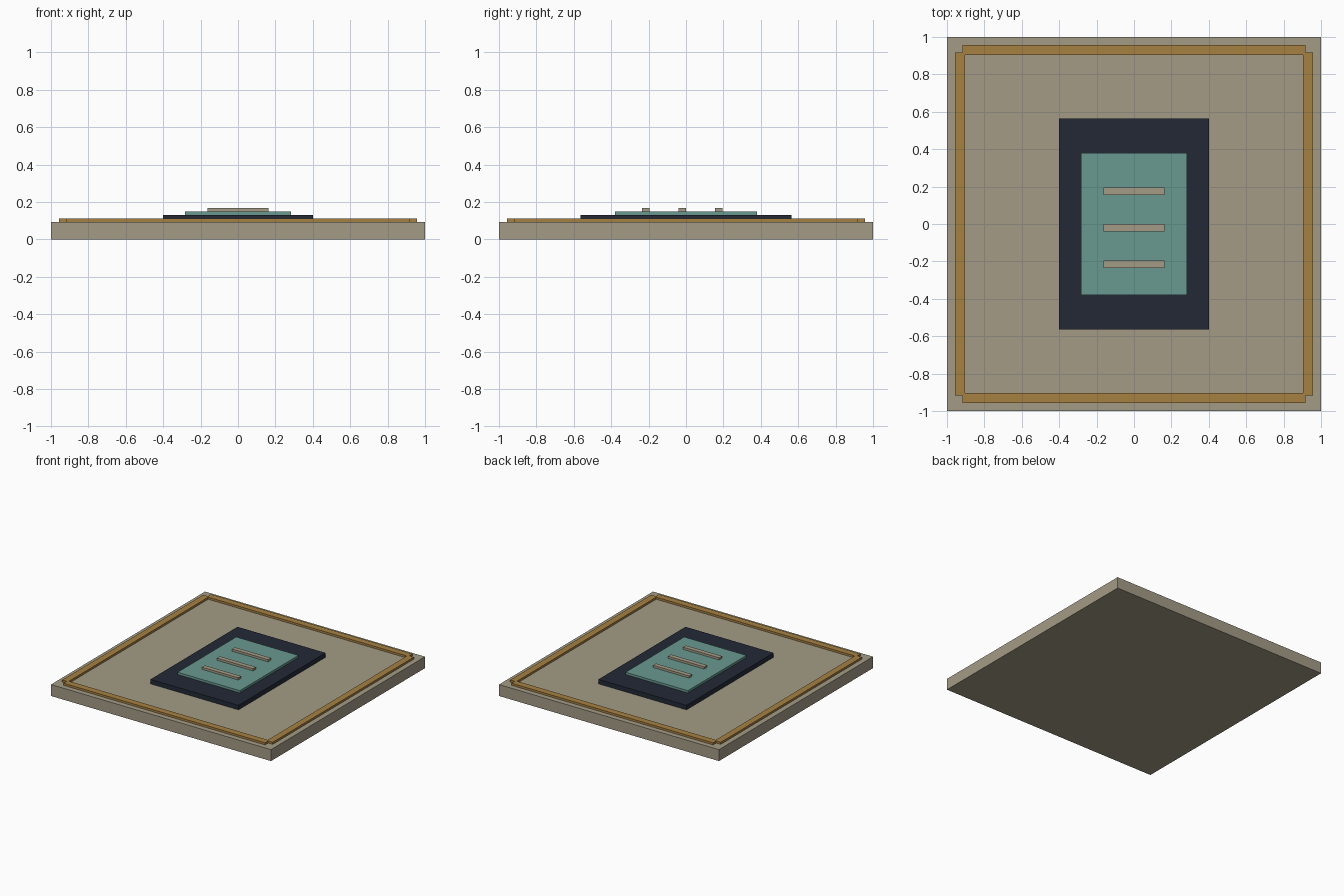
import bpy

if "Cube" in bpy.data.objects:
    bpy.data.objects.remove(bpy.data.objects["Cube"])


def material(name, rgb):
    m = bpy.data.materials.new(name)
    m.diffuse_color = (*rgb, 1)
    m.use_nodes = True
    m.node_tree.nodes["Principled BSDF"].inputs["Base Color"].default_value = m.diffuse_color
    return m


STONE = material("stone", (0.37, 0.33, 0.24))
BRASS = material("brass", (0.38, 0.22, 0.055))
NAVY = material("navy", (0.016, 0.022, 0.036))
TEAL = material("teal", (0.14, 0.32, 0.28))


def box(name, x, y, z0, z1, sx, sy, mat):
    bpy.ops.mesh.primitive_cube_add(size=1, location=(x, y, (z0 + z1) / 2))
    ob = bpy.context.object
    ob.name = name
    ob.scale = (sx, sy, z1 - z0)
    bpy.ops.object.transform_apply(location=False, rotation=False, scale=True)
    ob.data.materials.append(mat)
    return ob


# Floor slab
box("slab", 0, 0, 0, 0.094, 2, 2, STONE)

# Border strips along the four edges
for side, s in (("low", -1), ("high", 1)):
    box("border_y_" + side, 0, s * 0.93, 0.094, 0.111, 1.832, 0.054, BRASS)
    box("border_x_" + side, s * 0.93, 0, 0.094, 0.111, 0.054, 1.832, BRASS)

# Central panel with raised inlay
box("panel", 0, 0, 0.094, 0.131, 0.80, 1.13, NAVY)
box("inlay", 0, 0, 0.131, 0.15, 0.566, 0.76, TEAL)

# Three raised bars on the inlay
for i in range(3):
    box(f"bar_{i + 1}", 0, 0.175 - 0.195 * i, 0.15, 0.168, 0.328, 0.038, STONE)
